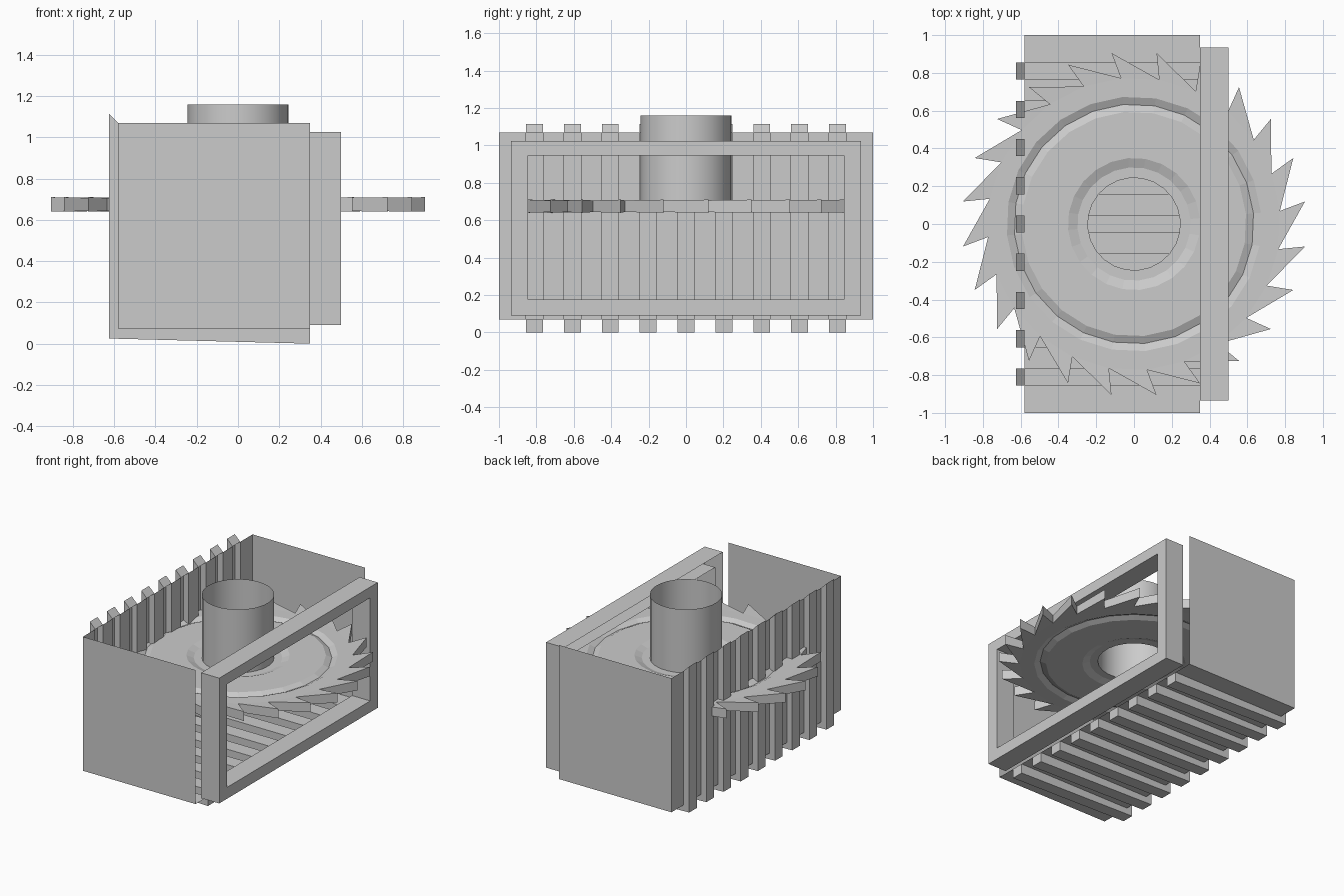
import bpy, bmesh
from math import cos, sin, radians

if "Cube" in bpy.data.objects:
    bpy.data.objects.remove(bpy.data.objects["Cube"])


def finish(name, bm, smooth=False):
    bmesh.ops.remove_doubles(bm, verts=bm.verts, dist=1e-5)
    bmesh.ops.recalc_face_normals(bm, faces=bm.faces)
    me = bpy.data.meshes.new(name)
    bm.to_mesh(me)
    bm.free()
    if smooth:
        me.polygons.foreach_set("use_smooth", [True] * len(me.polygons))
    ob = bpy.data.objects.new(name, me)
    bpy.context.collection.objects.link(ob)
    return ob


def face(bm, pts):
    bm.faces.new([bm.verts.new(p) for p in pts])


# Corrugated sheet: floor and left wall share one bent path, hollow ribs outside it
FLAT = [(0.35, 0.07), (-0.58, 0.07), (-0.58, 1.07)]
RIB = [(0.35, 0.0), (-0.625, 0.025), (-0.625, 1.115)]


def strip(bm, path, y0, y1):
    for (xa, za), (xb, zb) in zip(path, path[1:]):
        face(bm, [(xa, y0, za), (xa, y1, za), (xb, y1, zb), (xb, y0, zb)])


bm = bmesh.new()
y = -1.0
for i in range(9):
    a = (i - 4) * 0.2025 - 0.045
    b = a + 0.09
    strip(bm, FLAT, y, a)
    strip(bm, RIB, a, b)
    for yy in (a, b):
        for k in (0, 1):
            quad = [FLAT[k], FLAT[k + 1], RIB[k + 1], RIB[k]]
            face(bm, [(p[0], yy, p[1]) for p in quad])
    for k in (0, 2):
        (xf, zf), (xr, zr) = FLAT[k], RIB[k]
        face(bm, [(xf, a, zf), (xf, b, zf), (xr, b, zr), (xr, a, zr)])
    y = b
strip(bm, FLAT, y, 1.0)
# End plates
for yy in (-1.0, 1.0):
    face(bm, [(-0.58, yy, 0.07), (0.35, yy, 0.07), (0.35, yy, 1.07), (-0.58, yy, 1.07)])
finish("corrugated_housing", bm)


# Window frame: front ring with outer and inner skirts, open at the back
def rect(x, w, z0, z1):
    return [(x, -w, z0), (x, w, z0), (x, w, z1), (x, -w, z1)]


bm = bmesh.new()
outer, inner = (0.935, 0.09, 1.025), (0.845, 0.175, 0.945)
loops = [rect(0.35, *outer), rect(0.5, *outer), rect(0.5, *inner), rect(0.35, *inner)]
for la, lb in zip(loops, loops[1:]):
    for i in range(4):
        j = (i + 1) % 4
        face(bm, [la[i], la[j], lb[j], lb[i]])
finish("window_frame", bm)

# Saw blade: hooked teeth, ring groove and hub recess on both sides
N, ZC = 24, 0.675
ROOT, TIP = 0.775, 0.913
PROFILE = [(ROOT, 0.031), (0.675, 0.031), (0.635, 0.012), (0.595, 0.031),
           (0.35, 0.031), (0.30, 0.012), (0.245, 0.012)]


def polar(r, deg, z):
    return (r * cos(radians(deg)), r * sin(radians(deg)), z)


bm = bmesh.new()
for i in range(N):
    a1 = 5.1 + 15 * i
    a0, t = a1 - 15, a1 + 2.4
    for s in (1, -1):
        z = ZC + s * 0.031
        face(bm, [polar(ROOT, a0, z), polar(TIP, t, ZC + s * 0.035), polar(ROOT, a1, z)])
        for (ra, ha), (rb, hb) in zip(PROFILE, PROFILE[1:]):
            za, zb = ZC + s * ha, ZC + s * hb
            face(bm, [polar(ra, a0, za), polar(ra, a1, za), polar(rb, a1, zb), polar(rb, a0, zb)])
    for r in (a0, a1):
        face(bm, [polar(ROOT, r, ZC - 0.031), polar(TIP, t, ZC - 0.035),
                  polar(TIP, t, ZC + 0.035), polar(ROOT, r, ZC + 0.031)])
finish("saw_blade", bm)

# Open tube rising from the hub
bm = bmesh.new()
for i in range(N):
    a0, a1 = 5.1 + 15 * i, 20.1 + 15 * i
    face(bm, [polar(0.245, a0, 0.663), polar(0.245, a1, 0.663),
              polar(0.245, a1, 1.16), polar(0.245, a0, 1.16)])
finish("shaft_tube", bm, smooth=True)
